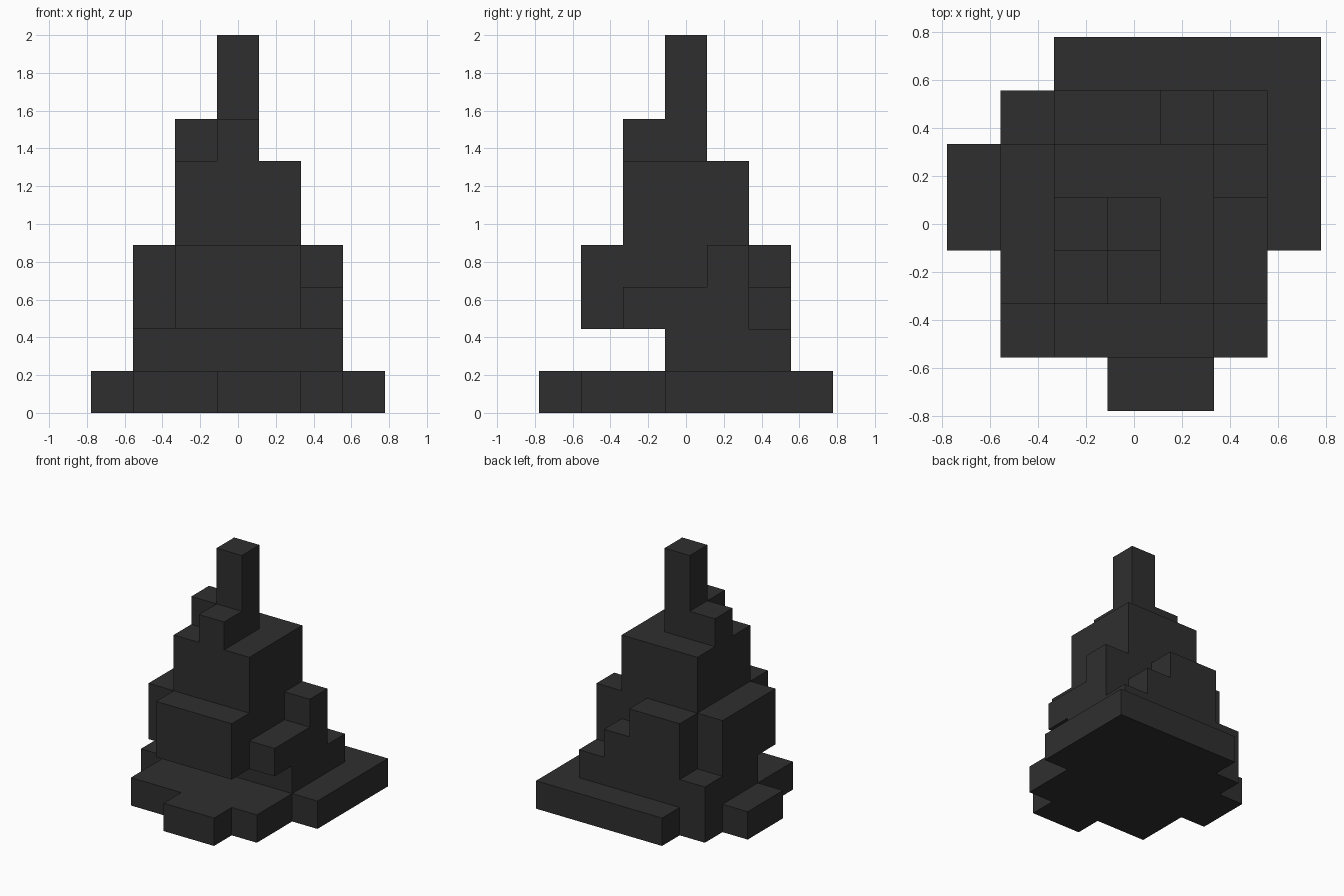
import bpy
import bmesh
from itertools import product
from mathutils import Vector

cube = bpy.data.objects.get("Cube")
if cube:
    bpy.data.objects.remove(cube, do_unlink=True)

UNIT = 2 / 9  # one block; the model is nine blocks tall

mat = bpy.data.materials.new("dark_stone")
mat.use_nodes = True
color = (0.028, 0.028, 0.028, 1)
mat.diffuse_color = color
mat.node_tree.nodes["Principled BSDF"].inputs["Base Color"].default_value = color

# Each part is a list of block ranges: (x from, to), (y from, to), (level from, to)
PARTS = {
    # Ground slab with an uneven outline
    "base_slab": [
        ((-1, 3), (3, 3), (0, 0)),
        ((-2, 3), (2, 2), (0, 0)),
        ((-3, 3), (0, 1), (0, 0)),
        ((-2, 2), (-2, -1), (0, 0)),
        ((0, 1), (-3, -3), (0, 0)),
    ],
    # Recessed storey under the front overhang
    "plinth": [((-2, 2), (0, 2), (1, 1))],
    # Main storey, overhanging at the front
    "main_body": [((-1, 1), (-2, 1), (2, 3))],
    "right_shoulder": [((-2, -2), (-1, 1), (2, 3))],
    "left_shoulder": [((2, 2), (-1, 1), (2, 2)), ((2, 2), (1, 1), (3, 3))],
    "back_steps": [((-1, 0), (2, 2), (2, 3)), ((1, 1), (2, 2), (2, 2))],
    # Upper storey and spire
    "upper_body": [((-1, 1), (-1, 1), (4, 5))],
    "spire_buttresses": [((-1, -1), (0, 0), (6, 6)), ((0, 0), (-1, -1), (6, 6))],
    "spire": [((0, 0), (0, 0), (6, 8))],
}


def blocks(ranges):
    """All block cells covered by a list of ranges."""
    return {cell for box in ranges
            for cell in product(*(range(a, b + 1) for a, b in box))}


filled = set().union(*(blocks(r) for r in PARTS.values()))


def build_part(name, ranges):
    """Skin the outer sides of the blocks and merge flat areas."""
    bm = bmesh.new()
    for cell in sorted(blocks(ranges)):
        center = Vector(cell) + Vector((0, 0, 0.5))
        for axis, side in product(range(3), (-1, 1)):
            step = Vector((0, 0, 0))
            step[axis] = side
            if tuple(int(v) for v in Vector(cell) + step) in filled:
                continue
            corners = []
            for u, v in ((-1, -1), (1, -1), (1, 1), (-1, 1)):
                p = center + step / 2
                p[(axis + 1) % 3] += u / 2
                p[(axis + 2) % 3] += v / 2
                corners.append(bm.verts.new(p * UNIT))
            bm.faces.new(corners[::side])
    bmesh.ops.remove_doubles(bm, verts=bm.verts, dist=0.001)
    bmesh.ops.dissolve_limit(bm, angle_limit=0.01, verts=bm.verts, edges=bm.edges)
    mesh = bpy.data.meshes.new(name)
    bm.to_mesh(mesh)
    bm.free()
    mesh.materials.append(mat)
    obj = bpy.data.objects.new(name, mesh)
    bpy.context.collection.objects.link(obj)


for part_name, part_ranges in PARTS.items():
    build_part(part_name, part_ranges)
